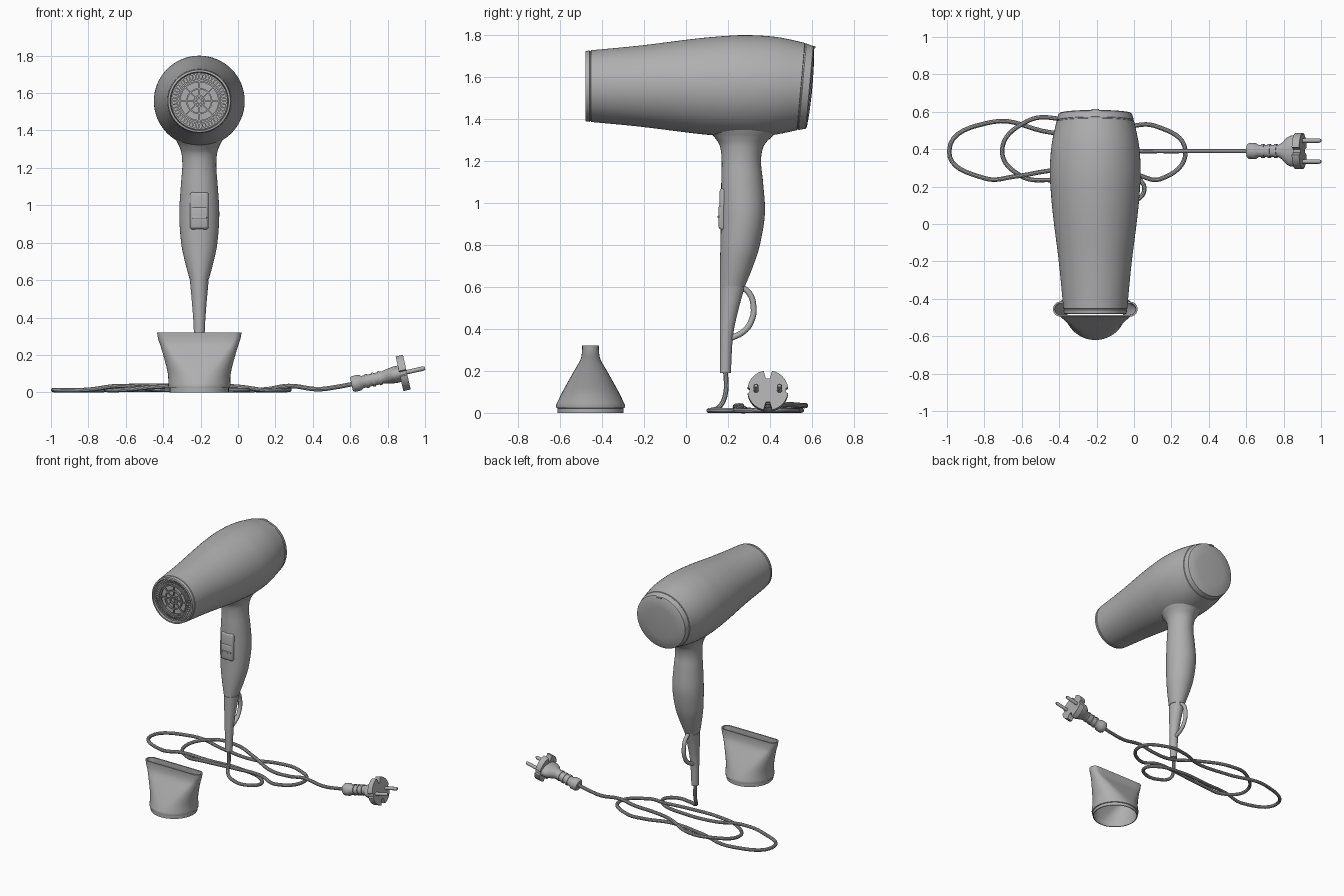
import bpy, bmesh, math
from mathutils import Vector, Matrix

if "Cube" in bpy.data.objects:
    bpy.data.objects.remove(bpy.data.objects["Cube"])

CX = -0.207            # centre line of dryer and nozzle attachment
BZ = 1.557             # height of the barrel axis
grey = bpy.data.materials.new("grey plastic")
grey.diffuse_color = (0.43, 0.43, 0.43, 1)
grey.use_nodes = True
grey.node_tree.nodes["Principled BSDF"].inputs["Base Color"].default_value = grey.diffuse_color


def finish(name, bm, matrix=None):
    bmesh.ops.recalc_face_normals(bm, faces=bm.faces)
    me = bpy.data.meshes.new(name)
    bm.to_mesh(me)
    bm.free()
    me.materials.append(grey)
    ob = bpy.data.objects.new(name, me)
    bpy.context.collection.objects.link(ob)
    if matrix is not None:
        ob.matrix_world = matrix
    return ob


def loft(name, rings, closed=False, matrix=None):
    """Skin a list of rings; cap both ends unless the skin closes on itself."""
    bm = bmesh.new()
    vs = [[bm.verts.new(p) for p in r] for r in rings]
    n = len(vs[0])
    pairs = list(zip(vs, vs[1:])) + ([(vs[-1], vs[0])] if closed else [])
    for a, b in pairs:
        for i in range(n):
            j = (i + 1) % n
            bm.faces.new((a[i], a[j], b[j], b[i]))
    if not closed:
        bm.faces.new(vs[0])
        bm.faces.new(vs[-1])
    return finish(name, bm, matrix)


def smooth_rows(rows, steps=5):
    """Catmull-Rom interpolation between rows of numbers."""
    out = []
    for i in range(len(rows) - 1):
        p0, p1, p2 = rows[max(i - 1, 0)], rows[i], rows[i + 1]
        p3 = rows[min(i + 2, len(rows) - 1)]
        for k in range(steps):
            t = k / steps
            out.append(tuple(0.5 * (2 * b + (c - a) * t + (2 * a - 5 * b + 4 * c - d) * t * t
                                    + (3 * b - a - 3 * c + d) * t ** 3)
                             for a, b, c, d in zip(p0, p1, p2, p3)))
    return out + [tuple(rows[-1])]


def angles(n):
    return [2 * math.pi * i / n for i in range(n)]


def block(name, centre, size, bevel=0.0):
    bm = bmesh.new()
    bmesh.ops.create_cube(bm, size=1, matrix=Matrix.Translation(centre) @ Matrix.Diagonal((*size, 1)))
    if bevel:
        bmesh.ops.bevel(bm, geom=bm.edges[:], offset=bevel, segments=3, profile=0.5, affect='EDGES')
    return finish(name, bm)


def tube(name, points, radius, steps=6, sides=4):
    cu = bpy.data.curves.new(name, 'CURVE')
    cu.dimensions = '3D'
    cu.bevel_depth, cu.bevel_resolution, cu.resolution_u = radius, sides, steps
    cu.use_fill_caps = True
    sp = cu.splines.new('BEZIER')
    sp.bezier_points.add(len(points) - 1)
    for bp, p in zip(sp.bezier_points, points):
        bp.co = p
        bp.handle_left_type = bp.handle_right_type = 'AUTO'
    cu.materials.append(grey)
    ob = bpy.data.objects.new(name, cu)
    bpy.context.collection.objects.link(ob)
    bpy.ops.object.select_all(action='DESELECT')
    ob.select_set(True)
    bpy.context.view_layer.objects.active = ob
    bpy.ops.object.convert(target='MESH')


# Barrel: (y, z, radius, backward lean), front lip, smooth shell, back cap
def barrel_ring(y, z, r, lean):
    return [(CX + r * math.cos(a), y + lean * r * math.sin(a), z + r * math.sin(a)) for a in angles(64)]


lip = [(-.44, BZ, .152, 0), (-.48, BZ, .156, 0), (-.48, BZ, .164, 0), (-.478, BZ, .167, 0),
       (-.46, BZ, .170, 0), (-.458, BZ, .167, 0), (-.454, BZ, .167, 0)]
shell = smooth_rows([(-.452, BZ, .171, 0), (-.22, BZ, .193, 0), (.02, BZ, .223, 0), (.15, BZ, .236, 0),
                     (.28, BZ, .243, .01), (.42, 1.557, .234, .05), (.547, 1.555, .208, .09)])
back = [(.549, 1.555, .204, .09), (.553, 1.555, .204, .09), (.555, 1.554, .206, .09),
        (.588, 1.551, .197, .09), (.593, 1.551, .189, .09), (.599, 1.551, .12, .09), (.602, 1.551, .03, .09)]
loft("barrel", [barrel_ring(*p) for p in lip + shell + back])
block("back_latch", (CX, .602, 1.742), (.04, .028, .012), .004)


# Grille: concentric rings, spokes, louvres and hub
def grille_ring(r, w=.004, y=-.468, d=.012):
    sect = [(r - w, y), (r + w, y), (r + w, y + d), (r - w, y + d)]
    loft("grille_ring", [[(CX + q * math.cos(a), yy, BZ + q * math.sin(a)) for a in angles(48)]
                         for q, yy in sect], closed=True)


for r in (.028, .066, .105, .118, .147):
    grille_ring(r)


def radial_bars(name, count, r0, r1, width, y, depth):
    bm = bmesh.new()
    for a in angles(count):
        m = (Matrix.Translation((CX, y, BZ)) @ Matrix.Rotation(a, 4, 'Y')
             @ Matrix.Translation(((r0 + r1) / 2, 0, 0)) @ Matrix.Diagonal((r1 - r0, depth, width, 1)))
        bmesh.ops.create_cube(bm, size=1, matrix=m)
    finish(name, bm)


radial_bars("grille_spokes", 8, .0, .118, .006, -.461, .010)
radial_bars("grille_louvres", 48, .116, .152, .007, -.458, .018)
loft("grille_hub", [[(CX + .012 * math.cos(a), y, BZ + .012 * math.sin(a)) for a in angles(16)]
                    for y in (-.47, -.44)])


# Handle and cable guard: (z, half width, front y, back y)
def handle_ring(z, hx, y0, y1):
    return [(CX + hx * math.cos(a), (y0 + y1) / 2 + (y1 - y0) / 2 * math.sin(a), z) for a in angles(40)]


grip = smooth_rows([(.603, .051, .162, .281), (.70, .077, .162, .320), (.80, .097, .164, .352),
                    (.95, .107, .167, .376), (1.1, .099, .168, .367), (1.2, .091, .170, .357),
                    (1.27, .094, .162, .370), (1.31, .105, .138, .403), (1.34, .120, .11, .437),
                    (1.39, .145, .06, .48)])
loft("handle", [handle_ring(*p) for p in grip])
guard = smooth_rows([(.19, .025, .162, .214), (.32, .029, .162, .220), (.40, .033, .162, .229),
                     (.50, .041, .162, .252), (.597, .050, .162, .279)])
loft("cable_guard", [handle_ring(*p) for p in guard])
loft("guard_seam", [handle_ring(z, .047, .165, .276) for z in (.59, .61)])
tube("hanging_loop", [(CX, y, z) for y, z in ((.245, .605), (.295, .578), (.322, .505), (.31, .435),
                                              (.275, .388), (.205, .352))], .014)

# Switch on the front of the handle
block("switch_plate", (CX, .185, .97), (.10, .05, .20), .015)
block("switch_slider", (CX, .178, .932), (.094, .046, .115), .012)
block("switch_ridge", (CX, .162, .935), (.08, .022, .012), .004)


# Nozzle attachment: hollow, round below and a narrow slot above
def slot_ring(z, hx, hy):
    ring = []
    for a in angles(64):
        c, s = math.cos(a), math.sin(a)
        side = max(-1, min(1, c * 8))
        ring.append((CX + side * (hx - hy) + hy * c, -.455 + hy * s, z))
    return ring


outer = smooth_rows([(.035, .166, .165), (.10, .168, .134), (.19, .190, .084), (.25, .208, .050),
                     (.285, .220, .041), (.32, .226, .040)], 4)
skin = [(0, .152, .152), (0, .158, .158), (.022, .158, .158), (.024, .164, .163)] + outer
inner = [(z, hx - .009, hy - .009) for z, hx, hy in reversed(outer)]
loft("nozzle_attachment", [slot_ring(*p) for p in skin + inner], closed=True)

# Cable: drops from the guard, coils on the floor, runs to the plug
tube("cable", [(CX, .188, .21), (CX, .188, .09), (-.20, .165, .035), (-.12, .122, .013), (-.01, .118, .012),
               (.055, .18, .012), (.02, .245, .012), (-.2, .30, .014), (-.45, .285, .016), (-.63, .255, .034),
               (-.80, .245, .014), (-.988, .39, .012), (-.76, .545, .012), (-.45, .49, .014),
               (-.2, .47, .014), (-.03, .52, .014), (.12, .522, .012), (.275, .39, .013), (.14, .24, .012),
               (.0, .265, .03), (-.2, .25, .034), (-.45, .235, .028), (-.6, .255, .014), (-.705, .39, .014),
               (-.58, .545, .034), (-.42, .565, .034), (-.2, .47, .038), (.0, .395, .014), (.15, .39, .016),
               (.27, .39, .034), (.43, .39, .017), (.53, .39, .029), (.62, .39, .046)], .012, 8, 3)

# Plug: built along x, then tilted up off the floor
PLUG = Matrix.Translation((.885, .39, .104)) @ Matrix.Rotation(math.radians(-12.5), 4, 'Y')


def plug_part(name, rows, y=0, n=32):
    loft(name, [[(s, y + hy * math.cos(a), hz * math.sin(a)) for a in angles(n)] for s, hy, hz in rows],
         matrix=PLUG)


plug_part("plug_body", [(-.285, .036, .036), (-.275, .043, .043), (-.240, .043, .043), (-.225, .033, .033),
                        (-.115, .033, .033), (-.095, .045, .037), (-.07, .072, .042), (-.05, .082, .045),
                        (0, .083, .045)])
for s in (-.20, -.165, -.13):
    plug_part("plug_rib", [(s - .007, .038, .038), (s + .007, .038, .038)])
for y in (-.056, .056):
    plug_part("plug_pin", [(0, .012, .012), (.108, .012, .012), (.118, .007, .007)], y, 16)


# Plug flange: disc with deep notches top and bottom, shallow ones at the sides
def flange_radius(a):
    for mid, half, depth in ((90, 9, .04), (270, 9, .04), (0, 7, .01), (180, 7, .01)):
        if abs((math.degrees(a) - mid + 180) % 360 - 180) <= half:
            return .097 - depth
    return .097


loft("plug_flange", [[(s, flange_radius(a) * math.cos(a), flange_radius(a) * math.sin(a)) for a in angles(120)]
                     for s in (-.022, .018)], matrix=PLUG)

# Smooth shading with sharp edges kept
for ob in bpy.context.scene.objects:
    ob.select_set(True)
bpy.context.view_layer.objects.active = bpy.context.scene.objects[0]
bpy.ops.object.shade_smooth_by_angle(angle=math.radians(35))
